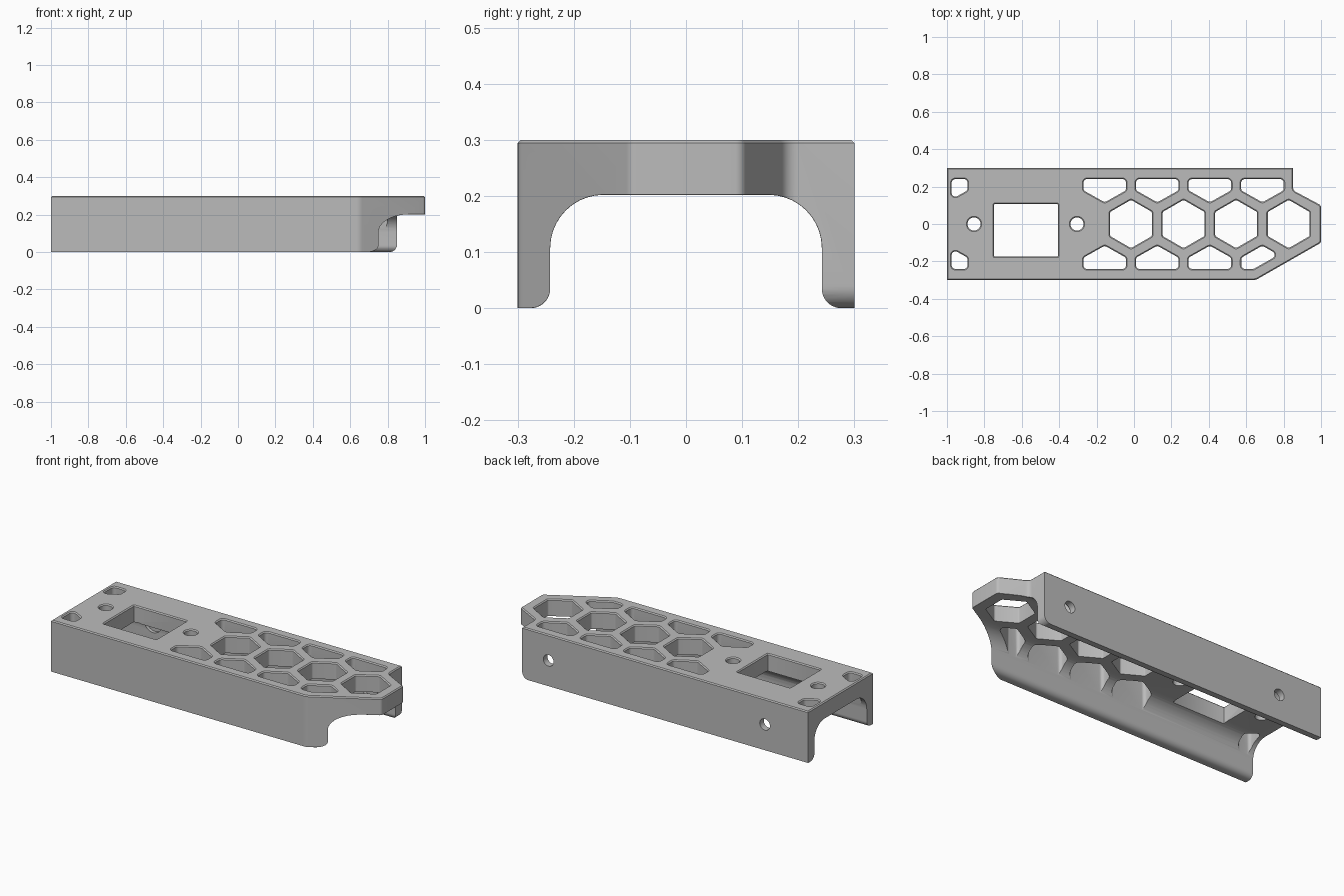
import bpy, bmesh, math
from mathutils import Vector, Matrix

cube = bpy.data.objects.get("Cube")
if cube:
    bpy.data.objects.remove(cube)

grey = bpy.data.materials.new("matte grey")
grey.use_nodes = True
grey.diffuse_color = (0.5, 0.5, 0.5, 1)
grey.node_tree.nodes["Principled BSDF"].inputs["Base Color"].default_value = (0.5, 0.5, 0.5, 1)


def rounded(points, radii, steps=6):
    """Counter-clockwise outline with each corner replaced by an arc."""
    if not isinstance(radii, (list, tuple)):
        radii = [radii] * len(points)
    pts, out = [Vector(p) for p in points], []
    for i, (p, r) in enumerate(zip(pts, radii)):
        if r == 0:
            out.append(p)
            continue
        a = (pts[i - 1] - p).normalized()
        b = (pts[(i + 1) % len(pts)] - p).normalized()
        half = a.angle(b) / 2
        centre = p + (a + b).normalized() * r / math.sin(half)
        start = p + a * r / math.tan(half) - centre
        sweep = (math.pi - 2 * half) * (1 if a.cross(b) < 0 else -1)
        out += [centre + Matrix.Rotation(sweep * k / steps, 2) @ start for k in range(steps + 1)]
    return out


def grown(outline, d):
    """Offset a counter-clockwise outline outwards by d."""
    out = []
    for i, p in enumerate(outline):
        a = (p - outline[i - 1]).normalized()
        b = (outline[(i + 1) % len(outline)] - p).normalized()
        na, nb = Vector((a.y, -a.x)), Vector((b.y, -b.x))
        out.append(p + (na + nb) * d / (1 + na.dot(nb)))
    return out


def loft(name, levels, axes=lambda u, v, w: (u, v, w)):
    """Solid through (outline, height) levels, mapped onto the wanted axes."""
    bm = bmesh.new()
    rings = [[bm.verts.new(axes(p.x, p.y, h)) for p in ring] for ring, h in levels]
    n = len(rings[0])
    for lo, hi in zip(rings, rings[1:]):
        for i in range(n):
            j = (i + 1) % n
            bm.faces.new((lo[i], lo[j], hi[j], hi[i]))
    bm.faces.new(rings[0][::-1])
    bm.faces.new(rings[-1])
    bmesh.ops.recalc_face_normals(bm, faces=bm.faces)
    mesh = bpy.data.meshes.new(name)
    bm.to_mesh(mesh)
    bm.free()
    mesh.materials.append(grey)
    obj = bpy.data.objects.new(name, mesh)
    bpy.context.collection.objects.link(obj)
    return obj


def combine(target, tool, operation):
    mod = target.modifiers.new(operation, "BOOLEAN")
    mod.operation, mod.solver, mod.object = operation, "EXACT", tool
    bpy.context.view_layer.objects.active = target
    bpy.ops.object.modifier_apply(modifier=mod.name)
    bpy.data.objects.remove(tool)


def circle(x, y, r, n=32):
    return [Vector((x + r * math.cos(k * math.tau / n), y + r * math.sin(k * math.tau / n)))
            for k in range(n)]


# Plan outline with a pointed nose and a chamfered top edge
plan = rounded([(-1, -.3), (.65, -.3), (1, -.1), (1, .1), (.85, .18), (.85, .3), (-1, .3)],
               [0, .06, .02, .02, .03, 0, 0])
CH = .006
body = loft("housing", [(plan, 0), (plan, .3 - CH), (grown(plan, -CH), .3)])

# Arched channel along the underside
half = [(.35, -.05), (.35, 0), (.242, 0), (.242, .202)]
channel = rounded([(-y, z) for y, z in half] + [(y, z) for y, z in half[::-1]],
                  [0, 0, .035, .095, .095, .035, 0, 0], 10)
channel = channel[::-1]
combine(body, loft("channel_cutter", [(channel, -1.2), (channel, 1.2)],
                   lambda u, v, w: (w, u, v)), "DIFFERENCE")

# Rounded lower corner of the back leg
side = rounded([(-1.1, -.1), (.85, -.1), (.85, 0), (-1.1, 0)], 0)
corner = [Vector((.9, -.05)), Vector((.9, .04)), Vector((.85, .04))] + \
    [Vector((.81 + .04 * math.cos(t * math.pi / 16), .04 - .04 * math.sin(t * math.pi / 16)))
     for t in range(1, 9)] + [Vector((.81, -.05))]
combine(body, loft("corner_cutter", [(corner, .2), (corner, .4)],
                   lambda u, v, w: (u, w, v)), "DIFFERENCE")

# Small chamfer where the channel meets the nose end
bm = bmesh.new()
bm.from_mesh(body.data)
bmesh.ops.remove_doubles(bm, verts=bm.verts, dist=1e-5)


def is_end(f):
    return f.normal.x > .3 and abs(f.normal.z) < .1


def is_channel(f):
    c = f.calc_center_median()
    return abs(f.normal.x) < .01 and abs(c.y) < .28 and c.z < .25


rim = [e for e in bm.edges if len(e.link_faces) == 2 and
       any(is_end(f) for f in e.link_faces) and any(is_channel(f) for f in e.link_faces)]
bmesh.ops.bevel(bm, geom=rim, offset=.008, offset_type="OFFSET", segments=1,
                affect="EDGES", clamp_overlap=True)
bm.to_mesh(body.data)
bm.free()

# Outlines of every opening in the top plate
PITCH, FIRST = .281, -.016
openings = [rounded([(-.748, -.174), (-.407, -.174), (-.407, .106), (-.748, .106)], .004, 2),
            circle(-.855, 0, .035), circle(-.305, 0, .035)]
for i in range(4):
    cx = FIRST + i * PITCH
    openings.append(rounded([(cx + .129 * math.sin(k * math.pi / 3), -.129 * math.cos(k * math.pi / 3))
                             for k in range(6)], .012, 3))
    mx = cx - PITCH / 2
    cell = [(mx - .114, .24), (mx - .114, .18), (mx, .116), (mx + .114, .18), (mx + .114, .24)]
    openings.append(rounded(cell, .02))
    if i < 3:
        openings.append(rounded([(x, -y) for x, y in cell[::-1]], .02))
openings.append(rounded([(.574, -.24), (.64, -.24), (.772, -.165), (.686, -.116), (.574, -.18)], .02))
end_cell = [(-.975, .24), (-.975, .132), (-.89, .18), (-.89, .24)]
openings += [rounded(end_cell, .02), rounded([(x, -y) for x, y in end_cell[::-1]], .02)]

# Cut the openings straight through, flared at the top edge
for outline in openings:
    combine(body, loft("opening_cutter", [(outline, -.1), (outline, .3 - CH),
                                          (grown(outline, CH), .3), (grown(outline, CH), .35)]),
            "DIFFERENCE")

# Screw holes in the back wall, counterbored on the inside
for x in (.68, -.72):
    hole, bore = circle(x, .15, .033), circle(x, .15, .055)
    combine(body, loft("screw_cutter", [(bore, .1), (bore, .262), (hole, .262), (hole, .4)],
                       lambda u, v, w: (u, w, v)), "DIFFERENCE")

bpy.ops.object.select_all(action="DESELECT")
body.select_set(True)
bpy.context.view_layer.objects.active = body
bpy.ops.object.shade_smooth_by_angle(angle=math.radians(25))
